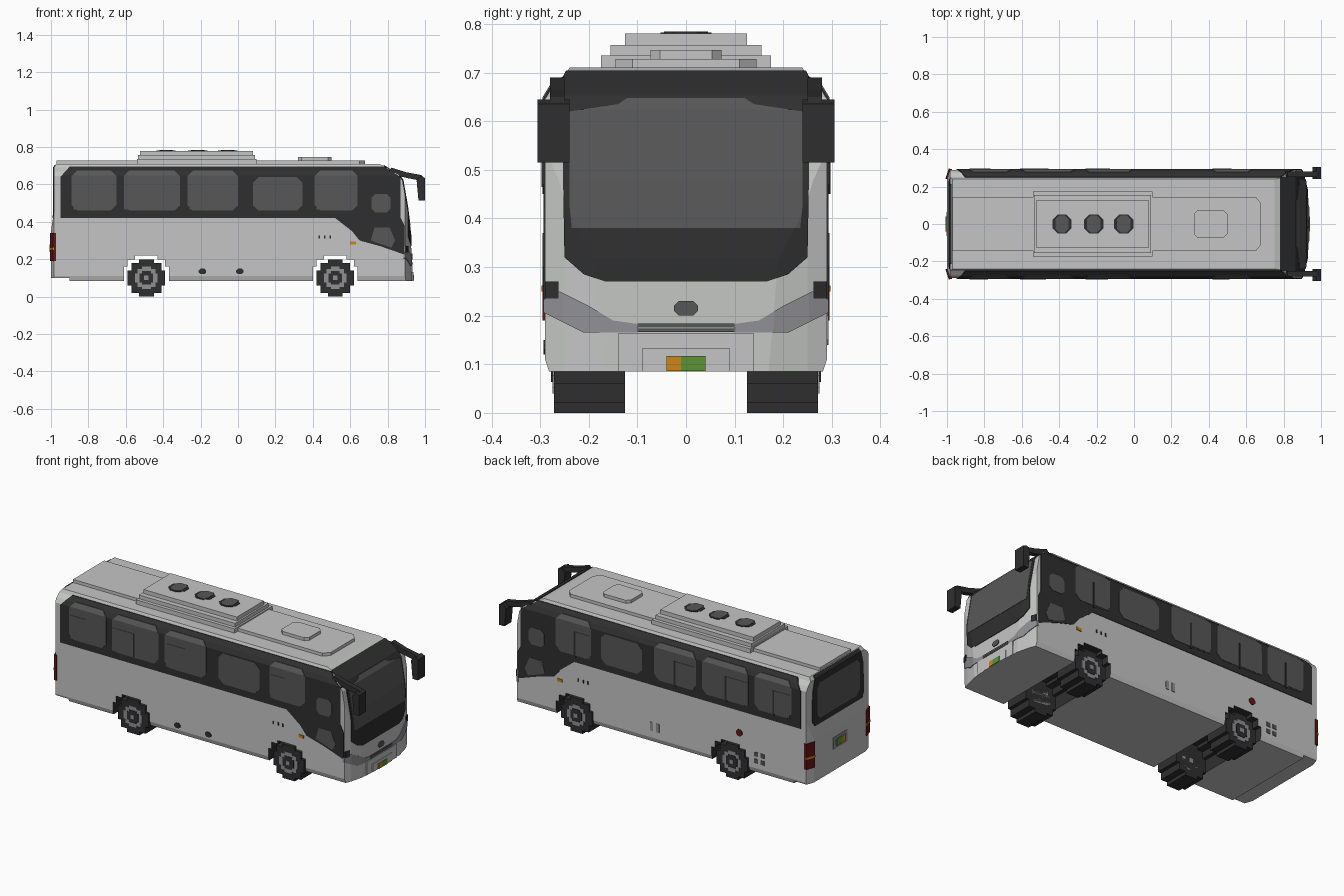
import bpy, bmesh, math
from mathutils import Vector

old = bpy.data.objects.get("Cube")
if old:
    bpy.data.objects.remove(old, do_unlink=True)


def material(name, *rgb):
    mat = bpy.data.materials.new(name)
    mat.use_nodes = True
    mat.diffuse_color = (*rgb, 1)
    mat.node_tree.nodes["Principled BSDF"].inputs["Base Color"].default_value = (*rgb, 1)
    return mat


PAINT = material("light grey paint", .55, .56, .55)
BLACK = material("black trim", .028, .028, .028)
GLASS = material("smoked glass", .095, .095, .095)
SILVER = material("silver grey", .28, .28, .3)
ORANGE = material("amber", .6, .24, .01)
GREEN = material("green", .11, .29, .04)
RED = material("dark red", .12, .008, .008)

# ---- helpers ----
PLACE = {"x": lambda u, v, d: (d, u, v),
         "y": lambda u, v, d: (u, d, v),
         "z": lambda u, v, d: (u, v, d)}


def prism(name, points, axis, low, high, mat=None):
    """Extrude a flat outline along one axis."""
    bm = bmesh.new()
    place = PLACE[axis]
    face = bm.faces.new([bm.verts.new(place(u, v, low)) for u, v in points])
    grown = bmesh.ops.extrude_face_region(bm, geom=[face])["geom"]
    shift = Vector(place(0, 0, high - low))
    bmesh.ops.translate(bm, vec=shift, verts=[g for g in grown if isinstance(g, bmesh.types.BMVert)])
    bmesh.ops.recalc_face_normals(bm, faces=bm.faces)
    mesh = bpy.data.meshes.new(name)
    bm.to_mesh(mesh)
    bm.free()
    ob = bpy.data.objects.new(name, mesh)
    bpy.context.collection.objects.link(ob)
    if mat:
        mesh.materials.append(mat)
    return ob


def boolean(ob, other, operation):
    mod = ob.modifiers.new("cut", "BOOLEAN")
    mod.operation, mod.object, mod.solver = operation, other, "EXACT"
    bpy.context.view_layer.objects.active = ob
    bpy.ops.object.modifier_apply(modifier=mod.name)


def rect(u0, u1, v0, v1, cut=0):
    """Rectangle outline, with its corners cut when asked."""
    if not cut:
        return [(u0, v0), (u1, v0), (u1, v1), (u0, v1)]
    return [(u0 + cut, v0), (u1 - cut, v0), (u1, v0 + cut), (u1, v1 - cut),
            (u1 - cut, v1), (u0 + cut, v1), (u0, v1 - cut), (u0, v0 + cut)]


def sym(half):
    return half + [(-u, v) for u, v in reversed(half)]


def stepped_disc(cx, cz, radius, step):
    """Circle outline made of square stair steps."""
    rows = round(radius / step)
    half = []
    for i in range(-rows, rows):
        width = max(step, step * round(math.sqrt(radius ** 2 - ((i + .5) * step) ** 2) / step))
        half += [(width, i * step), (width, (i + 1) * step)]
    return [(cx + u, cz + v) for u, v in sym(half)]


def box(name, x, y, z, mat):
    return prism(name, rect(*x, *y), "z", *z, mat)


# ---- body hull: side, cross-section and plan outlines intersected ----
SIDE = [(-.9, .085), (.93, .085), (.925, .32), (.905, .48), (.88, .62), (.86, .65),
        (.78, .7), (.75, .71), (-.97, .71), (-.985, .69), (-.985, .45), (-1, .35), (-1, .1), (-.9, .1)]
SECTION = sym([(.28, .08), (.29, .11), (.29, .645), (.275, .67), (.25, .69), (.235, .72)])
PLAN = [(-1, -.24), (-.98, -.3), (.89, -.3), (.91, -.25), (.94, -.13),
        (.94, .13), (.91, .25), (.89, .3), (-.98, .3), (-1, .24)]


def hull(name, grow=0):
    ob = prism(name, SIDE, "y", -.4, .4)
    for points, axis, low, high in ((SECTION, "x", -2, 2), (PLAN, "z", -1, 2)):
        other = prism("hull_cutter", points, axis, low, high)
        boolean(ob, other, "INTERSECT")
        bpy.data.objects.remove(other, do_unlink=True)
    middle = Vector((0, 0, .4))
    for v in ob.data.vertices:
        offset = v.co - middle
        v.co = middle + Vector((offset.x * (1 + grow / .96), offset.y * (1 + grow / .29),
                                offset.z * (1 + grow / .31)))
    ob.hide_render = True
    return ob


shells = [hull("shell_helper", grow) for grow in (.003, .005, .007)]


def skin(name, points, axis, low, high, mat, level=0):
    """Thin part that follows the hull, shaped by an outline."""
    ob = prism(name, points, axis, low, high)
    boolean(ob, shells[level], "INTERSECT")
    ob.data.materials.clear()
    ob.data.materials.append(mat)
    for face in ob.data.polygons:
        face.material_index = 0
    return ob


# ---- body with wheel tunnels ----
AXLES = {"rear": -.49, "front": .52}
body = hull("body")
body.hide_render = False
for x in AXLES.values():
    tunnel = prism("tunnel_cutter", stepped_disc(x, .1, .13, .02), "y", -.5, .5)
    boolean(body, tunnel, "DIFFERENCE")
    bpy.data.objects.remove(tunnel, do_unlink=True)
body.data.materials.clear()
body.data.materials.append(PAINT)
body.data.materials.append(BLACK)
for face in body.data.polygons:
    near = any(math.hypot(face.center.x - x, face.center.z - .1) < .15 for x in AXLES.values())
    face.material_index = int(near and abs(face.normal.y) < .5)

# ---- side window band and panes ----
skin("window_band", [(-.95, .42), (.52, .42), (.61, .35), (.65, .3), (.76, .27), (.89, .225),
                     (.89, .38), (.87, .42), (.87, .64), (.78, .695), (-.9, .695), (-.95, .64)],
     "y", -.5, .5, BLACK)
for x0, x1, top in ((-.89, -.65, .675), (-.61, -.31, .675), (-.27, 0, .675),
                    (.08, .345, .64), (.41, .64, .675)):
    skin("side_window", rect(x0, x1, .46, top, .03), "y", -.5, .5, GLASS, 1)
for x0, x1 in ((-.88, -.78), (-.61, -.47), (-.26, -.14), (.42, .51)):
    skin("sliding_pane", rect(x0, x1, .465, .6), "y", -.5, .5, GLASS, 2)
    skin("pane_bar", rect(x1, x1 + .012, .45, .6), "y", 0, .5, BLACK, 2)
skin("cab_window", rect(.715, .815, .45, .55, .02), "y", -.5, .5, GLASS, 1)
skin("lower_cab_window", [(.71, .3), (.82, .262), (.84, .3), (.81, .37), (.73, .37)],
     "y", -.5, .5, GLASS, 1)

# ---- windscreen and nose ----
skin("windscreen_surround", sym([(.165, .27), (.21, .285), (.25, .32), (.255, .6), (.25, .74)]),
     "x", .78, 1, BLACK)
skin("windscreen", sym([(.235, .38), (.24, .43), (.24, .62), (.14, .635), (.12, .648)]),
     "x", .8, 1, GLASS, 1)
for side in (-1, 1):
    lamp = [(.3, .21), (.21, .165), (.1, .165), (.1, .183), (.15, .19), (.2, .22), (.26, .25), (.3, .23)]
    skin("headlamp", [(side * y, z) for y, z in lamp], "x", .885, 1, SILVER)
    skin("corner_lamp", rect(*sorted((side * .262, side * .29)), .235, .27), "x", .88, 1, BLACK, 1)
box("bumper", (.85, .934), (-.14, .14), (.085, .163), PAINT)
box("plate_housing", (.85, .938), (-.09, .09), (.085, .132), PAINT)
skin("grille", rect(-.1, .1, .166, .184), "x", .9, 1, GLASS, 1)
skin("grille_gap", rect(-.1, .1, .174, .177), "x", .9, 1, SILVER, 2)
skin("nose_badge", rect(-.025, .025, .2, .23, .01), "x", .9, 1, GLASS, 1)

# ---- rear window, lamps ----
skin("rear_window_surround", sym([(.22, .42), (.24, .45), (.235, .62), (.2, .74)]), "x", -1.1, -.975, BLACK)
skin("rear_window", rect(-.2, .2, .45, .66, .03), "x", -1.1, -.9, GLASS, 1)
for side in (-1, 1):
    y = sorted((side * .24, side * .4))
    skin("tail_lamp", rect(*y, .19, .34), "x", -1.1, -.972, RED, 1)
    skin("tail_indicator", rect(*y, .25, .262), "x", -1.1, -.985, ORANGE, 2)
skin("rear_plate_frame", rect(-.065, .065, .225, .295), "x", -1.1, -.9, SILVER)

# ---- two-colour number plates ----
for name, x, z in (("front_plate", (.93, .942), (.086, .117)), ("rear_plate", (-1.008, -.99), (.24, .28))):
    box(name + "_amber", x, (-.04, -.01), z, ORANGE)
    box(name + "_green", x, (-.01, .04), z, GREEN)

# ---- small side fittings ----
for side, low, high in (("right", -.5, 0), ("left", 0, .5)):
    skin(side + "_marker", rect(.6, .63, .278, .295), "y", low, high, ORANGE, 1)
    for i in range(3):
        x = .43 + i * .03
        skin(side + "_slot", rect(x, x + .008, .31, .328), "y", low, high, BLACK)
for x in (-.19, .01):
    skin("right_vent", rect(x - .02, x + .02, .12, .15, .01), "y", -.5, 0, BLACK)
for x in (-.02, .02):
    skin("left_flap", rect(x - .01, x + .01, .15, .2), "y", 0, .5, SILVER)
for x in (-.7, -.66):
    for z in (.14, .18):
        skin("left_grating", rect(x - .012, x + .012, z, z + .025), "y", 0, .5, GLASS)
skin("filler_cap", rect(-.57, -.53, .27, .31, .012), "y", 0, .5, RED)

# ---- roof equipment ----
prism("roof_panel", [(-.97, -.145), (.65, -.145), (.68, -.11), (.68, .11), (.65, .145), (-.97, .145)],
      "z", .7, .728, PAINT)
for x, y, top in (((-.54, .1), .175, .735), ((-.535, .09), .155, .757), ((-.525, .08), .125, .78)):
    box("cooling_unit", x, (-y, y), (.7, top), PAINT)
prism("roof_hatch", rect(.32, .5, -.073, .073, .02), "z", .72, .746, PAINT)
for x in (-.385, -.215, -.055):
    prism("fan_rim", rect(x - .052, x + .052, -.052, .052, .03), "z", .775, .782, BLACK)
    prism("fan", rect(x - .036, x + .036, -.045, .045, .02), "z", .775, .784, GLASS)

# ---- wheels and mirrors on both sides ----
for side in (-1, 1):
    for name, x in AXLES.items():
        for part, radius, outer, mat in (("tyre", .1, .272, BLACK), ("rim", .06, .275, SILVER),
                                         ("hub_ring", .036, .278, BLACK), ("hub", .018, .281, SILVER)):
            step = .02 if part == "tyre" else .012
            prism(f"{name}_{part}", stepped_disc(x, .1, radius, step), "y", side * .125, side * outer, mat)
    prism("mirror_arm", [(.8, .66), (.9, .635), (.98, .62), (1, .63), (.98, .65), (.9, .665), (.82, .69)],
          "y", side * .25, side * .28, BLACK)
    prism("mirror_head", [(.965, .515), (1, .515), (1, .635), (.975, .645), (.955, .62)],
          "y", side * .24, side * .305, BLACK)

for shell in shells:
    bpy.data.objects.remove(shell, do_unlink=True)
